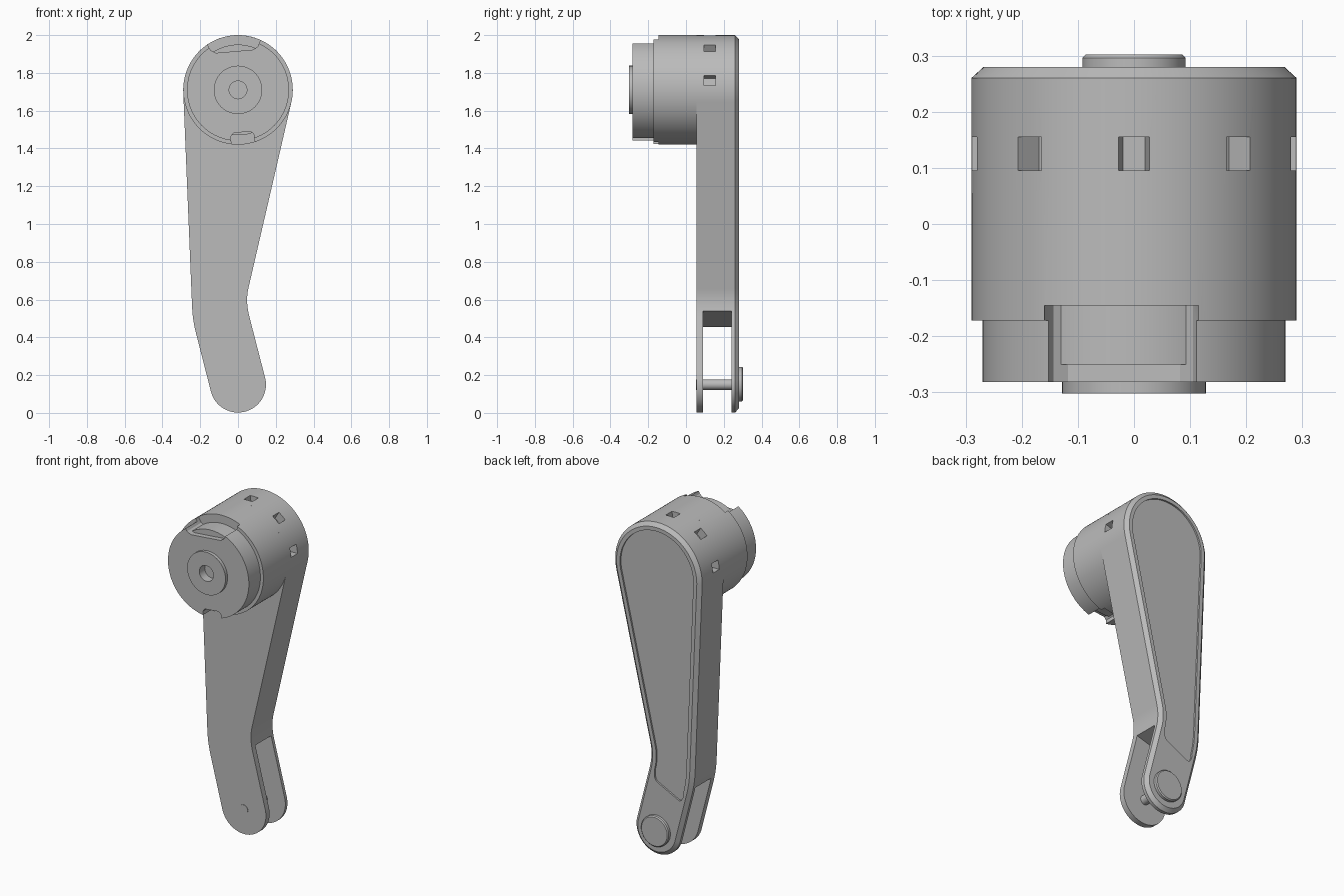
import bpy, bmesh
from math import sin, cos, pi, radians
from mathutils import Vector, Matrix

cube = bpy.data.objects.get("Cube")
if cube:
    bpy.data.objects.remove(cube, do_unlink=True)

grey = bpy.data.materials.new("satin grey")
grey.use_nodes = True
colour = (0.5, 0.5, 0.5, 1)
grey.diffuse_color = colour
grey.node_tree.nodes["Principled BSDF"].inputs["Base Color"].default_value = colour

HUB_Z, HUB_R = 1.71, 0.29
TIP_Z, TIP_R = 0.15, 0.148


def arc(z, r, start, end, n):
    """Points (x, z) on an arc about x = 0, angles in degrees."""
    steps = [radians(start + (end - start) * i / n) for i in range(n + 1)]
    return [(r * cos(a), z + r * sin(a)) for a in steps]


def bend(a, b, c, n=8):
    """Quadratic curve rounding the corner b."""
    a, b, c = Vector(a), Vector(b), Vector(c)
    ts = [i / n for i in range(n + 1)]
    return [tuple(a * (1 - t) ** 2 + b * 2 * t * (1 - t) + c * t * t) for t in ts]


def arm_outline(d=0, panel=False):
    """Closed lever outline, shrunk by d; the panel stops above the tip."""
    top = arc(HUB_Z, HUB_R - d, -13, 182.4, 64)
    left = bend((d - .243, .56), (d - .24, .491), (d - .222, .42))
    right = bend((.06 - d, .51), (.039 - d, .591), (.055 - d, .66))
    if panel:
        low = bend((-.18, .41), (-.165, .355), (-.14, .375), 4)
        low += bend((-.01, .44), (.02, .455), (.013, .49), 4)
    else:
        low = arc(TIP_Z, TIP_R - d, 194.4, 374.4, 48)
    return top + left + low + right


def loft(name, rings):
    """Join equal outlines, each given as (points, y), and cap the ends."""
    bm = bmesh.new()
    loops = [[bm.verts.new((x, y, z)) for x, z in pts] for pts, y in rings]
    for a, b in zip(loops, loops[1:]):
        for i in range(len(a)):
            bm.faces.new((a[i - 1], a[i], b[i], b[i - 1]))
    bm.faces.new(loops[0])
    bm.faces.new(loops[-1])
    bmesh.ops.recalc_face_normals(bm, faces=bm.faces)
    mesh = bpy.data.meshes.new(name)
    bm.to_mesh(mesh)
    bm.free()
    mesh.materials.append(grey)
    ob = bpy.data.objects.new(name, mesh)
    bpy.context.collection.objects.link(ob)
    return ob


def turned(name, z, sections, n=96):
    """Round part along y from (radius, y) sections."""
    return loft(name, [(arc(z, r, 0, 360 - 360 / n, n - 1), y) for r, y in sections])


def prism(name, pts, y0, y1):
    return loft(name, [(pts, y0), (pts, y1)])


def spin(ob, degrees):
    """Turn a part built above the origin about the hub axis."""
    m = Matrix.Translation((0, 0, HUB_Z)) @ Matrix.Rotation(radians(degrees), 4, 'Y')
    ob.data.transform(m)
    return ob


def cut(ob, cutters):
    for c in cutters:
        mod = ob.modifiers.new("cut", 'BOOLEAN')
        mod.operation = 'DIFFERENCE'
        mod.solver = 'EXACT'
        mod.object = c
    bpy.context.view_layer.objects.active = ob
    for mod in list(ob.modifiers):
        bpy.ops.object.modifier_apply(modifier=mod.name)
    for c in set(cutters):
        c.hide_render = True


def remove(cutters):
    for c in cutters:
        bpy.data.objects.remove(c, do_unlink=True)


# Lever arm with a chamfered back edge
arm = loft("lever_arm", [(arm_outline(), .055), (arm_outline(), .26),
                         (arm_outline(.022), .28)])
fork = prism("fork_slot_cutter",
             [(-.5, -.1), (.5, -.1), (.5, .669), (-.5, .376)], .09, .24)
recess = prism("back_panel_cutter", arm_outline(.045, True), .27, .32)
window = [(-.02, .24), (.02, .24), (.032, .32), (-.032, .32)]
windows = [spin(prism("window_cutter", window, .095, .155), a)
           for a in (-80, -40, 0, 40, 80)]
cut(arm, [fork, recess] + windows)
remove([fork, recess] + windows)

# Hub drum and its narrower front ring, with two tilted notches
drum = turned("hub_drum", HUB_Z, [(HUB_R, .055), (HUB_R, -.172),
                                  (.27, -.172), (.27, -.282)])
wide = [(-.1, .205), (.1, .205), (.125, .22), (.137, .245),
        (.145, .32), (-.145, .32), (-.137, .245), (-.125, .22)]
narrow = [(-.045, .225), (.045, .225), (.06, .24),
          (.065, .32), (-.065, .32), (-.06, .24)]
notches = [spin(prism("notch_cutter", wide, -.35, -.145), -5),
           spin(prism("notch_cutter", narrow, -.35, -.145), 174.5)]
cut(drum, notches)
remove(notches)

# Inner barrel seen inside the notches
barrel = turned("inner_barrel", HUB_Z, [(.24, -.1), (.24, -.25)])

# Front boss with a blind centre hole, bored through the ring as well
boss = turned("front_boss", HUB_Z, [(.128, -.27), (.128, -.302)])
bore = turned("bore_cutter", HUB_Z, [(.047, -.25), (.047, -.35)], 48)
cut(boss, [bore])
cut(drum, [bore])
remove([bore])

# Fork pin and back cap
pin = turned("fork_pin", TIP_Z, [(.028, .053), (.028, .25)], 40)
cap = turned("pin_cap", TIP_Z + .002, [(.092, .27), (.092, .296), (.086, .302)], 64)

# Smooth the round surfaces, keeping edges crisp
bpy.ops.object.select_all(action='DESELECT')
for ob in (arm, drum, barrel, boss, pin, cap):
    ob.select_set(True)
bpy.context.view_layer.objects.active = arm
bpy.ops.object.shade_smooth_by_angle(angle=radians(25))
